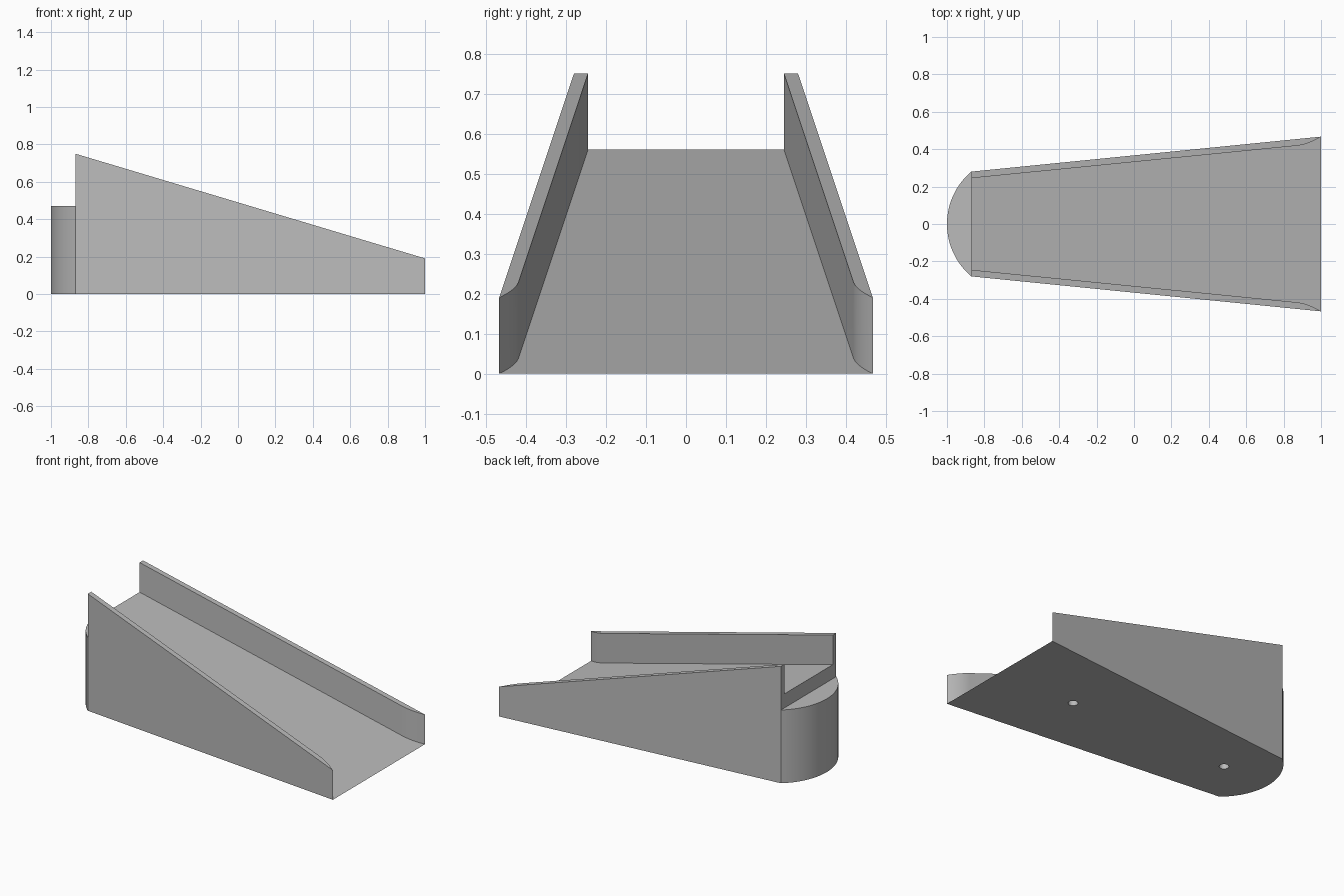
import bpy
import bmesh
import math

if "Cube" in bpy.data.objects:
    bpy.data.objects.remove(bpy.data.objects["Cube"], do_unlink=True)

BACK, TIP = -0.87, 1.0            # ends of the ramp along x
HALF_BACK, HALF_TIP = 0.28, 0.467  # half widths at those ends
RAMP_H, WALL_H, TOWER_H = 0.56, 0.19, 0.47

grey = bpy.data.materials.new("plain_grey")
grey.use_nodes = True
grey.diffuse_color = (0.5, 0.5, 0.5, 1)
grey.node_tree.nodes["Principled BSDF"].inputs["Base Color"].default_value = (0.5, 0.5, 0.5, 1)


def ramp(x):
    return RAMP_H * (TIP - x) / (TIP - BACK)


def prism(name, outline, floor, top):
    """Upright solid over an xy outline, with floor and top heights given by x."""
    bm = bmesh.new()
    low = [bm.verts.new((x, y, floor(x))) for x, y in outline]
    high = [bm.verts.new((x, y, top(x))) for x, y in outline]
    bm.faces.new(low[::-1])
    bm.faces.new(high)
    for i in range(len(outline)):
        j = (i + 1) % len(outline)
        bm.faces.new((low[i], low[j], high[j], high[i]))
    bmesh.ops.remove_doubles(bm, verts=bm.verts, dist=1e-4)
    bmesh.ops.recalc_face_normals(bm, faces=bm.faces)
    mesh = bpy.data.meshes.new(name)
    bm.to_mesh(mesh)
    bm.free()
    mesh.materials.append(grey)
    obj = bpy.data.objects.new(name, mesh)
    bpy.context.collection.objects.link(obj)
    return obj


def activate(obj):
    bpy.ops.object.select_all(action='DESELECT')
    obj.select_set(True)
    bpy.context.view_layer.objects.active = obj


def ground(x):
    return 0.0


# Sloping wedge, widening towards its thin end
wedge = prism("ramp_wedge",
              [(BACK, -HALF_BACK), (TIP, -HALF_TIP), (TIP, HALF_TIP), (BACK, HALF_BACK)],
              ground, ramp)

# Blind screw holes in the underside
for x in (0.454, -0.67):
    circle = [(x + 0.028 * math.cos(a), 0.028 * math.sin(a))
              for a in (math.tau * i / 24 for i in range(24))]
    cutter = prism("hole_cutter", circle, lambda _: -0.05, lambda _: 0.09)
    cutter.hide_render = True
    cut = wedge.modifiers.new("screw_hole", 'BOOLEAN')
    cut.operation, cut.solver, cut.object = 'DIFFERENCE', 'EXACT', cutter
    activate(wedge)
    bpy.ops.object.modifier_apply(modifier=cut.name)
    bpy.data.objects.remove(cutter, do_unlink=True)

# Side walls whose inner faces flare out to a sharp edge at the thin end
FLARE_X, FLARE_Y = 0.866, 0.418
span = TIP - FLARE_X
bend = (HALF_TIP - FLARE_Y - 0.1 * span) / span ** 2
flare = []
for i in range(10):
    t = span * i / 10
    flare.append((FLARE_X + t, FLARE_Y + 0.1 * t + bend * t * t))
wall = [(BACK, 0.245)] + flare + [(TIP, HALF_TIP), (BACK, HALF_BACK)]
parts = [wedge]
for name, side in (("back_wall", 1), ("front_wall", -1)):
    outline = [(x, y * side) for x, y in wall][::side]
    parts.append(prism(name, outline, ramp, lambda x: ramp(x) + WALL_H))

# Bowed block behind the tall end
bow = BACK + 1.0
radius = (HALF_BACK ** 2 + bow ** 2) / (2 * bow)
half_angle = math.asin(HALF_BACK / radius)
arc = []
for i in range(33):
    a = math.pi - half_angle + 2 * half_angle * i / 32
    arc.append((radius - 1 + radius * math.cos(a), radius * math.sin(a)))
parts.append(prism("rounded_end", arc, ground, lambda x: TOWER_H))

for part in parts:
    activate(part)
    bpy.ops.object.shade_smooth_by_angle(angle=math.radians(20))
